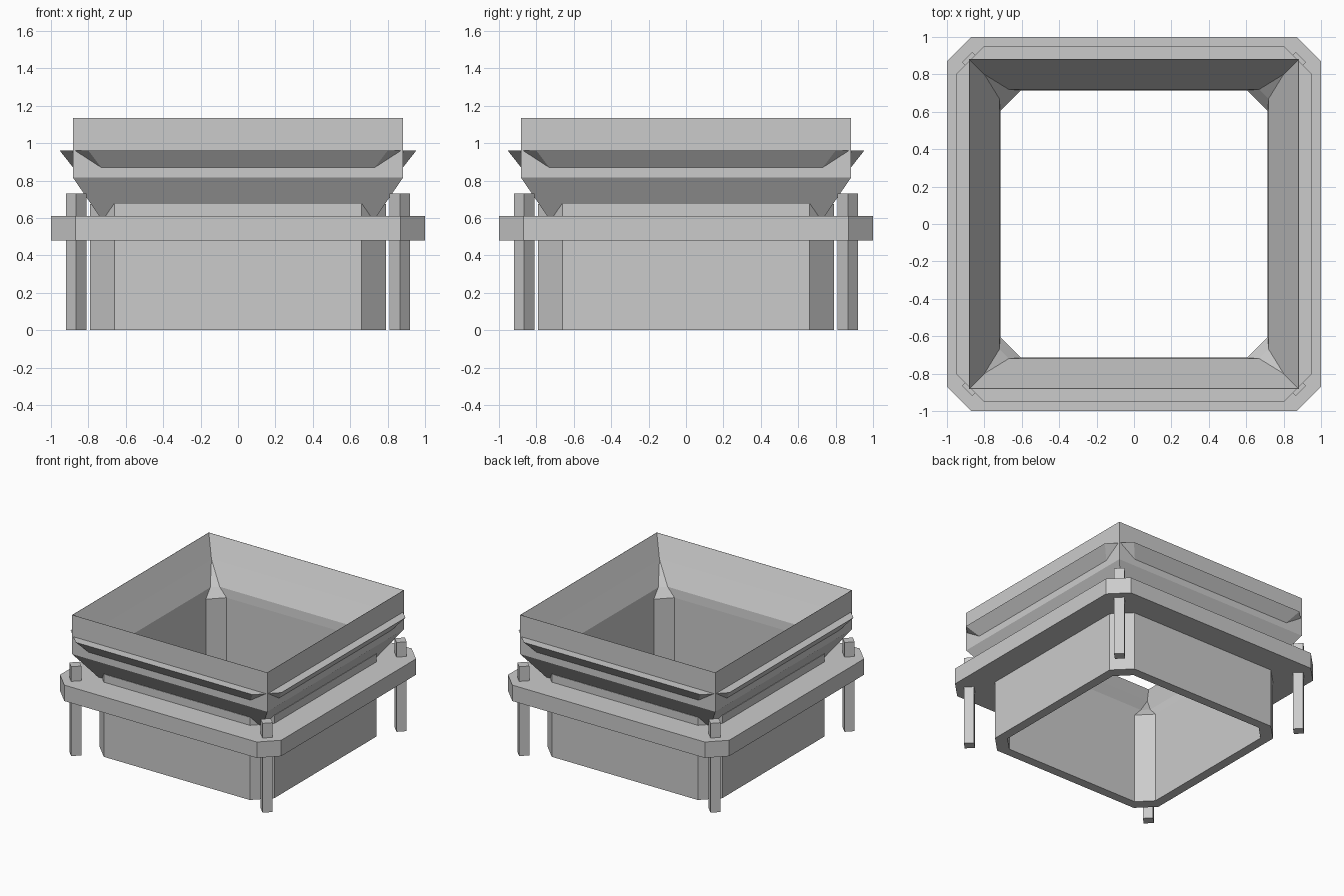
import bpy, bmesh
from math import radians

if "Cube" in bpy.data.objects:
    bpy.data.objects.remove(bpy.data.objects["Cube"])


def octagon(half, cut, z):
    """Square loop with cut corners; a cut of 0 collapses to a plain square."""
    h, c = half, half - cut
    return [(x, y, z) for x, y in ((h, -c), (h, c), (c, h), (-c, h),
                                   (-h, c), (-h, -c), (-c, -h), (c, -h))]


def ring(name, profile):
    """Loft a closed cross-section of (half width, corner cut, z) around z."""
    bm = bmesh.new()
    loops = [[bm.verts.new(p) for p in octagon(*row)] for row in profile]
    for a, b in zip(loops, loops[1:] + loops[:1]):
        for i in range(8):
            j = (i + 1) % 8
            bm.faces.new((a[i], a[j], b[j], b[i]))
    bmesh.ops.remove_doubles(bm, verts=bm.verts, dist=1e-4)
    bmesh.ops.recalc_face_normals(bm, faces=bm.faces)
    mesh = bpy.data.meshes.new(name)
    bm.to_mesh(mesh)
    bm.free()
    obj = bpy.data.objects.new(name, mesh)
    bpy.context.collection.objects.link(obj)
    return obj


# Lower duct with cut corners
ring("lower_duct", [(0.79, 0.13, 0), (0.79, 0.13, 0.675),
                    (0.715, 0.11, 0.675), (0.715, 0.11, 0)])

# Mounting plate around the duct
ring("mounting_plate", [(1.0, 0.13, 0.48), (1.0, 0.13, 0.61),
                        (0.75, 0.12, 0.61), (0.75, 0.12, 0.48)])

# Square hopper: straight then tapered outside, funnel with corner facets inside
ring("hopper", [(0.725, 0, 0.585), (0.882, 0, 0.815), (0.882, 0, 1.135),
                (0.88, 0, 1.135), (0.80, 0, 0.97), (0.72, 0.05, 0.81),
                (0.715, 0.11, 0.74), (0.715, 0.11, 0.675)])

# Flared lip around the hopper
ring("flared_lip", [(0.882, 0.15, 0.87), (0.953, 0.153, 0.96),
                    (0.86, 0.10, 0.96), (0.86, 0.12, 0.87)])

# Corner posts, turned 45 degrees
for sx in (-1, 1):
    for sy in (-1, 1):
        bpy.ops.mesh.primitive_cube_add(size=1, location=(sx * 0.865, sy * 0.865, 0.365),
                                        rotation=(0, 0, radians(45)))
        post = bpy.context.object
        post.name = "corner_post"
        post.scale = (0.076, 0.076, 0.73)
